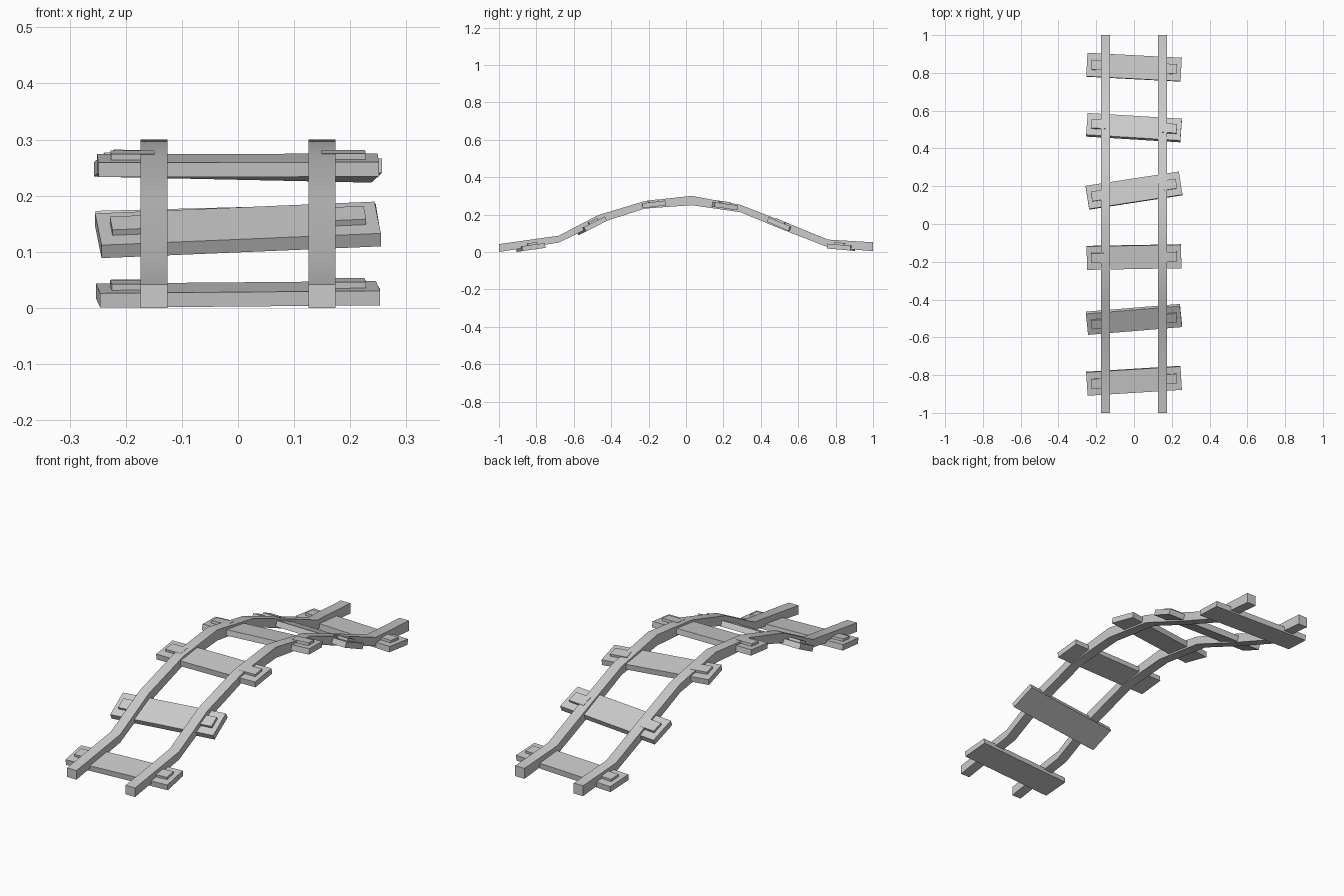
import bpy, bmesh
from math import radians
from mathutils import Matrix, Euler

if "Cube" in bpy.data.objects:
    bpy.data.objects.remove(bpy.data.objects["Cube"])

# Rail side profile: y, bottom z, top z
PROFILE = [(-1.0, 0.0, 0.042), (-0.68, 0.05, 0.087), (-0.47, 0.152, 0.197),
           (-0.22, 0.232, 0.272), (0.03, 0.25, 0.30), (0.29, 0.213, 0.252),
           (0.52, 0.118, 0.163), (0.76, 0.025, 0.066), (1.0, 0.004, 0.052)]


def finish(name, bm):
    bmesh.ops.recalc_face_normals(bm, faces=bm.faces)
    mesh = bpy.data.meshes.new(name)
    bm.to_mesh(mesh)
    bm.free()
    ob = bpy.data.objects.new(name, mesh)
    bpy.context.collection.objects.link(ob)
    return ob


def make_rail(name, x, half=0.024):
    bm = bmesh.new()
    rings = [[bm.verts.new(p) for p in ((x - half, y, b), (x + half, y, b),
                                        (x + half, y, t), (x - half, y, t))]
             for y, b, t in PROFILE]
    for a, b in zip(rings, rings[1:]):
        for i in range(4):
            j = (i + 1) % 4
            bm.faces.new((a[i], a[j], b[j], b[i]))
    bm.faces.new(rings[0])
    bm.faces.new(rings[-1])
    ob = finish(name, bm)
    bpy.context.view_layer.objects.active = ob
    ob.select_set(True)
    bpy.ops.object.shade_smooth_by_angle(angle=radians(40))
    ob.select_set(False)


def make_box(name, size, offset, frame):
    bm = bmesh.new()
    bmesh.ops.create_cube(bm, size=1.0, matrix=Matrix.Translation(offset)
                          @ Matrix.Diagonal((*size, 1)))
    finish(name, bm).matrix_world = frame


# Two bent rails
make_rail("rail_left", -0.15)
make_rail("rail_right", 0.15)

# Crooked sleepers: y, z, slope, yaw (degrees), each with two raised plates
SLEEPERS = [(-0.83, 0.024, 8, 3.6), (-0.505, 0.139, 27, 5.3),
            (-0.175, 0.254, 7, 1), (0.177, 0.25, -8, 8.8),
            (0.51, 0.143, -23, -3.8), (0.83, 0.025, -5, -3)]
for n, (y, z, slope, yaw) in enumerate(SLEEPERS, 1):
    frame = (Matrix.Translation((0, y, z))
             @ Euler((radians(slope), 0, 0)).to_matrix().to_4x4()
             @ Matrix.Rotation(radians(yaw), 4, 'Z'))
    make_box(f"sleeper_{n}", (0.5, 0.125, 0.026), (0, 0, 0), frame)
    for side, s in (("left", -1), ("right", 1)):
        make_box(f"plate_{side}_{n}", (0.078, 0.052, 0.014),
                 (s * 0.188, 0, 0.017), frame)
